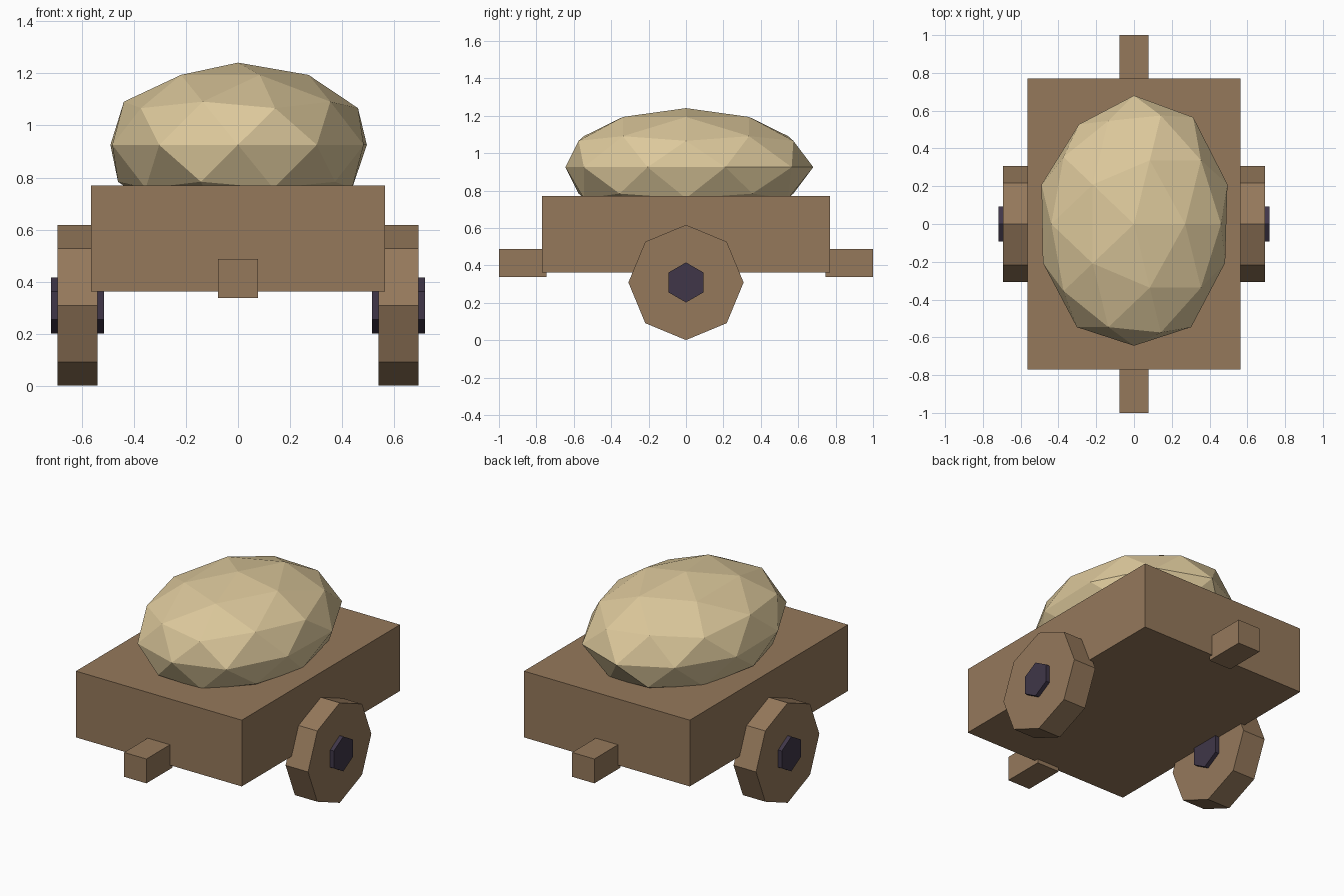
import bpy, bmesh, math
from mathutils import Vector

if "Cube" in bpy.data.objects:
    bpy.data.objects.remove(bpy.data.objects["Cube"])


def material(name, rgb):
    m = bpy.data.materials.new(name)
    m.diffuse_color = (*rgb, 1)
    m.use_nodes = True
    m.node_tree.nodes["Principled BSDF"].inputs["Base Color"].default_value = m.diffuse_color
    return m


WOOD = material("wood", (0.30, 0.19, 0.105))
IRON = material("dark_iron", (0.05, 0.037, 0.065))
STRAW = material("straw", (0.72, 0.58, 0.33))


def finish(name, bm, mat):
    bmesh.ops.recalc_face_normals(bm, faces=bm.faces)
    me = bpy.data.meshes.new(name)
    bm.to_mesh(me)
    bm.free()
    me.materials.append(mat)
    ob = bpy.data.objects.new(name, me)
    bpy.context.collection.objects.link(ob)
    return ob


def box(name, lo, hi, mat):
    lo, hi = Vector(lo), Vector(hi)
    bm = bmesh.new()
    bmesh.ops.create_cube(bm, size=1)
    bmesh.ops.scale(bm, vec=hi - lo, verts=bm.verts)
    bmesh.ops.translate(bm, vec=(lo + hi) / 2, verts=bm.verts)
    return finish(name, bm, mat)


def disc(name, sides, radius, x0, x1, z, mat):
    """Prism along x with a corner pointing straight up."""
    bm = bmesh.new()
    ring = [bm.verts.new((x0, radius * math.sin(a), z + radius * math.cos(a)))
            for a in (math.tau * i / sides for i in range(sides))]
    face = bm.faces.new(ring)
    ext = bmesh.ops.extrude_face_region(bm, geom=[face], use_keep_orig=True)
    moved = [g for g in ext["geom"] if isinstance(g, bmesh.types.BMVert)]
    bmesh.ops.translate(bm, vec=(x1 - x0, 0, 0), verts=moved)
    return finish(name, bm, mat)


# cart body
box("cart_body", (-0.565, -0.77, 0.362), (0.565, 0.77, 0.77), WOOD)

# draw bar stubs at both ends
box("front_drawbar", (-0.076, -1.0, 0.338), (0.076, -0.745, 0.488), WOOD)
box("back_drawbar", (-0.076, 0.745, 0.338), (0.076, 1.0, 0.488), WOOD)

# wheels and hubs
for side, s in (("left", -1), ("right", 1)):
    disc(side + "_wheel", 8, 0.308, s * 0.54, s * 0.693, 0.309, WOOD)
    disc(side + "_hub", 6, 0.107, s * 0.515, s * 0.718, 0.309, IRON)

# lumpy heap: squashed icosphere, its widest ring nudged in and out by angle
bump = {90: 1.008, 54: 1.035, 126: 0.965, 270: 0.955,
        18: 1.01, 162: 1.0, 198: 0.985, 342: 0.985}
bm = bmesh.new()
bmesh.ops.create_icosphere(bm, subdivisions=2, radius=1)
for v in bm.verts:
    if abs(v.co.z) < 0.01:
        angle = round(math.degrees(math.atan2(v.co.y, v.co.x))) % 360
        v.co *= bump.get(angle, 1.0)
bmesh.ops.scale(bm, vec=(0.515, 0.675, 0.316), verts=bm.verts)
bmesh.ops.translate(bm, vec=(0, 0, 0.925), verts=bm.verts)
finish("cargo_heap", bm, STRAW)
